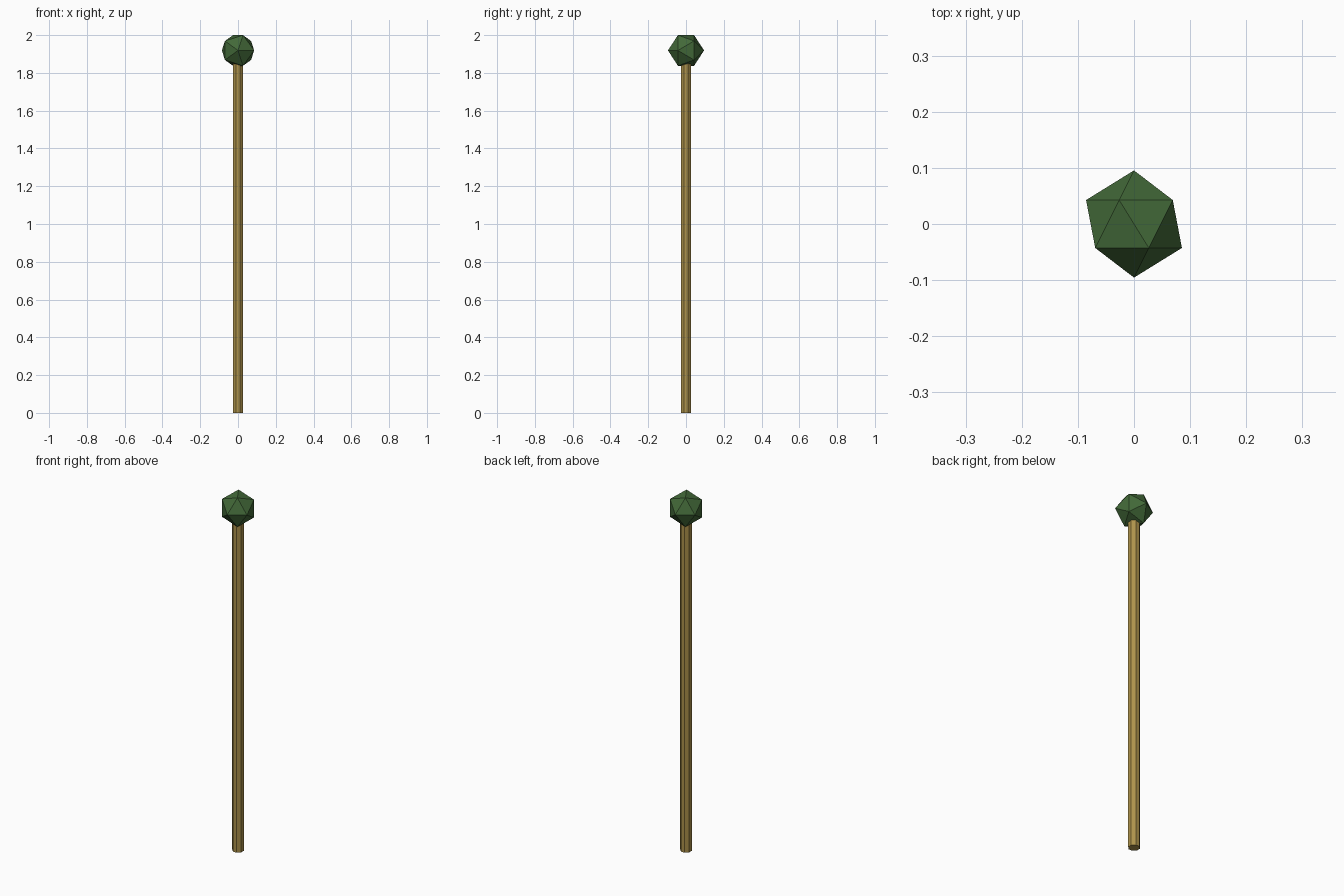
import bpy
from math import radians

if "Cube" in bpy.data.objects:
    bpy.data.objects.remove(bpy.data.objects["Cube"])


def finish(obj, name, colour):
    obj.name = name
    mat = bpy.data.materials.new(name + "_colour")
    mat.diffuse_color = (*colour, 1)
    mat.use_nodes = True
    mat.node_tree.nodes["Principled BSDF"].inputs["Base Color"].default_value = mat.diffuse_color
    obj.data.materials.append(mat)


R = 0.0955              # knob radius
KNOB_Z = 2 - 0.8507 * R  # knob lies with an edge on top
POLE_TOP = 1.9

# Straight faceted pole, its end buried in the knob
bpy.ops.mesh.primitive_cylinder_add(vertices=8, radius=0.03, depth=POLE_TOP,
                                    location=(0, 0, POLE_TOP / 2),
                                    rotation=(0, 0, radians(22.5)))
finish(bpy.context.object, "pole", (0.42, 0.29, 0.07))

# Twenty-sided knob tipped so its poles point front and back
bpy.ops.mesh.primitive_ico_sphere_add(subdivisions=1, radius=R,
                                      location=(0, 0, KNOB_Z),
                                      rotation=(radians(90), 0, 0))
finish(bpy.context.object, "knob", (0.055, 0.14, 0.04))
